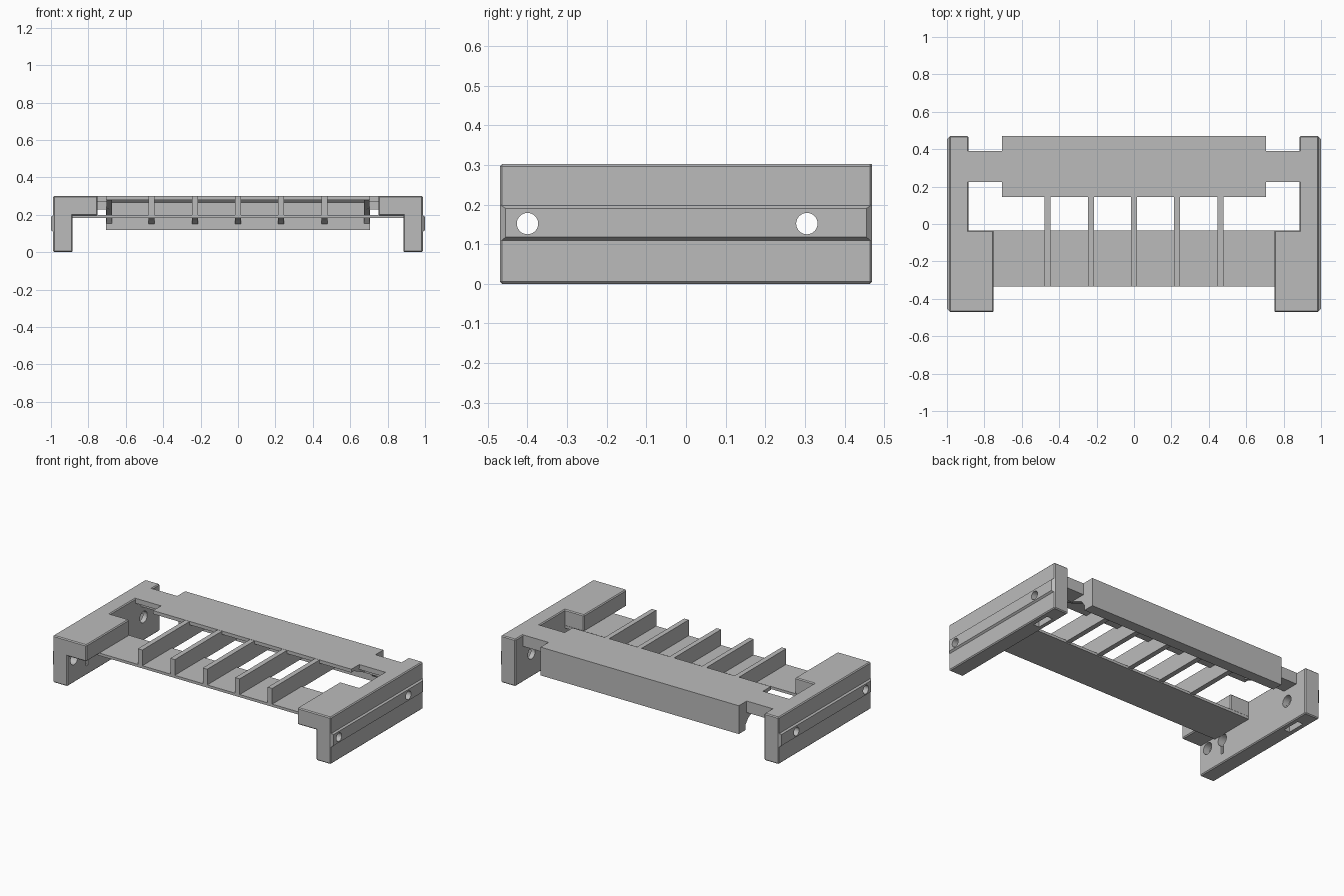
import bpy, bmesh, math
from mathutils import Matrix

if "Cube" in bpy.data.objects:
    bpy.data.objects.remove(bpy.data.objects["Cube"])

grey = bpy.data.materials.new("plain grey")
grey.diffuse_color = (0.50, 0.50, 0.50, 1)
grey.use_nodes = True
grey.node_tree.nodes["Principled BSDF"].inputs["Base Color"].default_value = grey.diffuse_color


def finish(name, bm, bevel=0.0):
    bmesh.ops.recalc_face_normals(bm, faces=bm.faces)
    me = bpy.data.meshes.new(name)
    bm.to_mesh(me)
    bm.free()
    me.materials.append(grey)
    ob = bpy.data.objects.new(name, me)
    bpy.context.collection.objects.link(ob)
    if bevel:
        m = ob.modifiers.new("edge", 'BEVEL')
        m.width, m.segments = bevel, 1
    return ob


def box(name, x, y, z, bevel=0.0):
    bm = bmesh.new()
    bmesh.ops.create_cube(bm, size=1)
    for v in bm.verts:
        for i, (lo, hi) in enumerate((x, y, z)):
            v.co[i] = lo if v.co[i] < 0 else hi
    return finish(name, bm, bevel)


def prism(name, profile, x0, x1):
    """Extrude a y-z profile along x."""
    bm = bmesh.new()
    face = bm.faces.new([bm.verts.new((x0, y, z)) for y, z in profile])
    res = bmesh.ops.extrude_face_region(bm, geom=[face])
    for v in res["geom"]:
        if isinstance(v, bmesh.types.BMVert):
            v.co.x = x1
    return finish(name, bm)


def span(s, a, b):
    return tuple(sorted((s * a, s * b)))


def cut(target, cutter):
    cutter.hide_render = True
    cutter.hide_set(True)
    m = target.modifiers.new("cut", 'BOOLEAN')
    m.operation, m.object, m.solver = 'DIFFERENCE', cutter, 'EXACT'


def hole(target, y, z, r, x0, x1):
    """Round hole along x."""
    bm = bmesh.new()
    mat = Matrix.Translation(((x0 + x1) / 2, y, z)) @ Matrix.Rotation(math.pi / 2, 4, 'Y')
    bmesh.ops.create_cone(bm, cap_ends=True, segments=32, radius1=r, radius2=r,
                          depth=abs(x1 - x0), matrix=mat)
    cut(target, finish("hole_cutter", bm))


for side, s in (("left", -1), ("right", 1)):
    # Side wall with screw holes, wider pockets inside and a slot in the base
    wall = box(side + "_wall", span(s, 0.885, 0.988), (-0.47, 0.47), (0, 0.302), 0.006)
    for y in (-0.40, 0.305):
        hole(wall, y, 0.152, 0.027, s * 0.85, s * 1.02)
        hole(wall, y, 0.152, 0.037, s * 0.86, s * 0.93)
    hole(wall, -0.27, 0.152, 0.037, s * 0.86, s * 0.94)
    cut(wall, box("slot_cutter", span(s, 0.915, 0.955), (0.245, 0.365), (-0.02, 0.15)))
    cut(wall, box("notch_cutter", span(s, 0.86, 0.90), (-0.282, -0.258), (0.06, 0.13)))

    # Raised rail on the outer face, chamfered all round
    bm = bmesh.new()
    rings = []
    for x, y, z0, z1 in ((0.985, 0.468, 0.107, 0.199), (0.999, 0.455, 0.118, 0.19)):
        rings.append([bm.verts.new((s * x, a, b))
                      for a, b in ((-y, z0), (y, z0), (y, z1), (-y, z1))])
    for ring in rings:
        bm.faces.new(ring)
    for i in range(4):
        j = (i + 1) % 4
        bm.faces.new((rings[0][i], rings[0][j], rings[1][j], rings[1][i]))
    rail = finish(side + "_rail", bm)
    for y in (-0.40, 0.305):
        hole(rail, y, 0.152, 0.027, s * 0.95, s * 1.02)

    # Front corner block and stepped bridge to the rear beam
    box(side + "_front_block", span(s, 0.75, 0.98), (-0.47, -0.035), (0.195, 0.302), 0.006)
    box(side + "_bridge_top", span(s, 0.69, 0.90), (0.225, 0.39), (0.27, 0.302))
    box(side + "_bridge_rib", span(s, 0.69, 0.90), (0.28, 0.39), (0.228, 0.272))

# Thin front shelf
box("front_shelf", (-0.89, 0.89), (-0.335, -0.035), (0.183, 0.2))

# Rear beam: thin top, deep back plate, chamfered inner corner
prism("rear_beam", [(0.145, 0.302), (0.47, 0.302), (0.47, 0.12), (0.40, 0.12),
                    (0.40, 0.265), (0.385, 0.28), (0.145, 0.28)], -0.705, 0.705)

# Dividers running from the shelf to the back plate
for i in range(-2, 3):
    x = i * 0.231
    prism("divider", [(-0.335, 0.19), (0.30, 0.19), (0.37, 0.17), (0.405, 0.148),
                      (0.405, 0.301), (-0.335, 0.301)], x - 0.016, x + 0.016)

# Short gussets closing the beam ends
for s in (-1, 1):
    prism("beam_end_gusset", [(0.16, 0.285), (0.28, 0.23), (0.37, 0.19), (0.405, 0.148),
                              (0.405, 0.29)], s * 0.675, s * 0.704)
